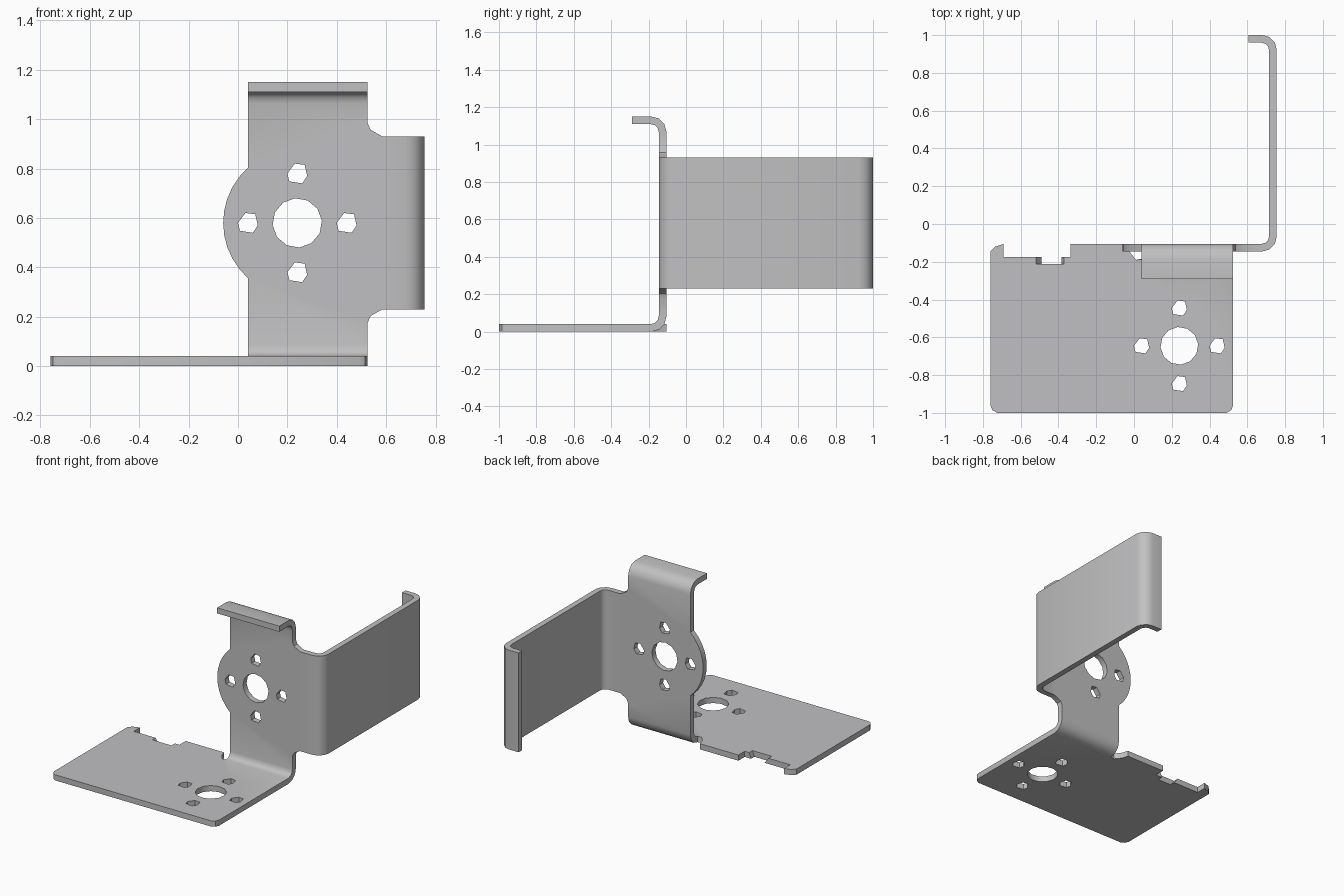
import bpy, bmesh, math
from mathutils import Vector

if "Cube" in bpy.data.objects:
    bpy.data.objects.remove(bpy.data.objects["Cube"])

T = 0.04                      # sheet thickness
X0, X1 = 0.04, 0.525          # upright width
Z0, Z1 = 0.23, 0.93           # arm height range
WALL = -0.105                 # back face of the upright
HC = (0.24, 0.58)             # hole centre on the upright
BC = (0.24, -0.645)           # hole centre on the base

steel = bpy.data.materials.new("steel_grey")
steel.diffuse_color = (0.53, 0.53, 0.54, 1)
steel.use_nodes = True
steel.node_tree.nodes["Principled BSDF"].inputs["Base Color"].default_value = steel.diffuse_color


def arc(cx, cy, r, a0, a1, n):
    """Points on an arc, angles in degrees."""
    return [(cx + r * math.cos(math.radians(a0 + (a1 - a0) * i / n)),
             cy + r * math.sin(math.radians(a0 + (a1 - a0) * i / n))) for i in range(n + 1)]


def make_object(name, bm):
    me = bpy.data.meshes.new(name)
    bm.to_mesh(me)
    bm.free()
    ob = bpy.data.objects.new(name, me)
    bpy.context.collection.objects.link(ob)
    return ob


bm = bmesh.new()


def face(pts):
    bm.faces.new([bm.verts.new(p) for p in pts])


def strip(path, to_a, to_b):
    """Quads along a 2D path between two side edges."""
    for p, q in zip(path, path[1:]):
        face([to_a(p), to_a(q), to_b(q), to_b(p)])


# base plate with clipped corners, rear step and bend relief
base = [(-0.76, -0.96), (-0.75, -0.985), (-0.725, -1), (0.49, -1), (0.515, -0.985), (X1, -0.96),
        (X1, -0.185), (X0, -0.185), (0.01, -0.19), (-0.025, -0.145), (-0.035, WALL),
        (-0.335, WALL), (-0.335, -0.175), (-0.69, -0.175), (-0.69, -0.105),
        (-0.735, -0.12), (-0.76, -0.145)]
face([(x, y, 0) for x, y in base])

# upright with round side lobe and filleted arm root
lobe = arc(*HC, 0.3, 131.8, 228.2, 10)
lobe[0], lobe[-1] = (X0, lobe[0][1]), (X0, lobe[-1][1])
wall = ([(X0, 0.08), (X1, 0.08), (X1, 0.175), (0.537, 0.203), (0.585, Z0), (0.675, Z0),
         (0.675, Z1), (0.585, Z1), (0.537, 0.957), (X1, 0.985), (X1, 1.07), (X0, 1.07)] + lobe)
face([(x, WALL, z) for x, z in wall])

# lower bend, then upper bend and flange
for path in (arc(-0.185, 0.08, 0.08, -90, 0, 3),
             arc(-0.185, 1.07, 0.08, 0, 90, 3) + [(-0.29, 1.15)]):
    strip(path, lambda p: (X0, *p), lambda p: (X1, *p))

# side arm with end lip
arm = arc(0.675, -0.065, 0.04, -90, 0, 3) + arc(0.675, 0.92, 0.04, 0, 90, 3) + [(0.605, 0.96)]
strip(arm, lambda p: (*p, Z0), lambda p: (*p, Z1))

bmesh.ops.remove_doubles(bm, verts=bm.verts, dist=1e-4)
bmesh.ops.recalc_face_normals(bm, faces=bm.faces)
bm.faces.ensure_lookup_table()
if bm.faces[0].normal.z > 0:
    bmesh.ops.reverse_faces(bm, faces=bm.faces)
bracket = make_object("bent_bracket", bm)
bracket.data.materials.append(steel)

solid = bracket.modifiers.new("thickness", 'SOLIDIFY')
solid.thickness = T
solid.offset = -1
solid.use_even_offset = True

# hole cutters
cut = bmesh.new()


def prism(low, high):
    a = [cut.verts.new(p) for p in low]
    b = [cut.verts.new(p) for p in high]
    cut.faces.new(a)
    cut.faces.new(b)
    for i in range(len(a)):
        j = (i + 1) % len(a)
        cut.faces.new([a[i], a[j], b[j], b[i]])


SMALL = [(-0.01, 0.04), (0.03, 0.035), (0.04, -0.01), (0.02, -0.04), (-0.032, -0.032), (-0.04, 0)]


def hole_pattern(c, place, lo, hi):
    outlines = [arc(*c, 0.1, 5, 335, 11)]
    for dx, dy in ((0.2, 0), (-0.2, 0), (0, 0.2), (0, -0.2)):
        outlines.append([(c[0] + dx + x, c[1] + dy + y) for x, y in SMALL])
    for o in outlines:
        prism([place(p, lo) for p in o], [place(p, hi) for p in o])


hole_pattern(HC, lambda p, d: (p[0], d, p[1]), -0.2, -0.05)
hole_pattern(BC, lambda p, d: (p[0], p[1], d), -0.05, 0.1)

# tapered notch in the rear edge of the base
prism([(-0.46, -0.212, -0.04), (-0.40, -0.212, -0.04), (-0.40, -0.12, -0.04), (-0.46, -0.12, -0.04)],
      [(-0.55, -0.212, 0.08), (-0.355, -0.212, 0.08), (-0.355, -0.12, 0.08), (-0.55, -0.12, 0.08)])
bmesh.ops.recalc_face_normals(cut, faces=cut.faces)
cutter = make_object("hole_cutter", cut)
cutter.hide_render = True

holes = bracket.modifiers.new("holes", 'BOOLEAN')
holes.operation = 'DIFFERENCE'
holes.solver = 'EXACT'
holes.object = cutter

bpy.context.view_layer.objects.active = bracket
bracket.select_set(True)
for m in ("thickness", "holes"):
    bpy.ops.object.modifier_apply(modifier=m)
bpy.data.objects.remove(cutter)
bpy.ops.object.shade_smooth_by_angle(angle=math.radians(35))
